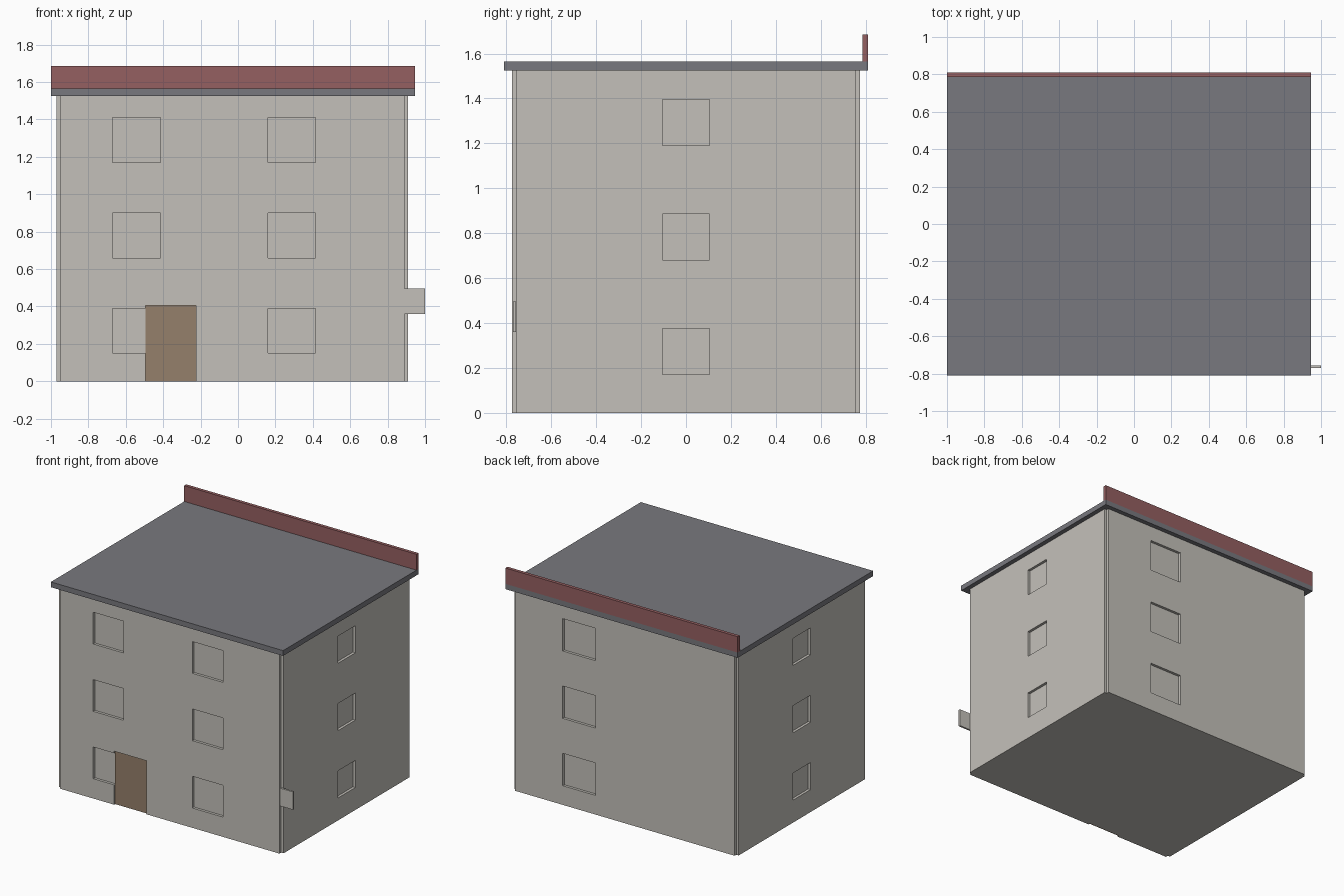
import bpy, bmesh
from mathutils import Matrix, Vector

if "Cube" in bpy.data.objects:
    bpy.data.objects.remove(bpy.data.objects["Cube"], do_unlink=True)


def material(name, rgb):
    m = bpy.data.materials.new(name)
    m.use_nodes = True
    m.diffuse_color = (*rgb, 1)
    m.node_tree.nodes["Principled BSDF"].inputs["Base Color"].default_value = (*rgb, 1)
    return m


PLASTER = material("warm grey plaster", (0.55, 0.53, 0.49))
SLATE = material("slate grey", (0.19, 0.19, 0.21))
RED = material("brick red", (0.30, 0.115, 0.12))
BROWN = material("door brown", (0.30, 0.215, 0.145))


def finish(name, bm, mat):
    bmesh.ops.recalc_face_normals(bm, faces=bm.faces)
    mesh = bpy.data.meshes.new(name)
    bm.to_mesh(mesh)
    bm.free()
    mesh.materials.append(mat)
    ob = bpy.data.objects.new(name, mesh)
    bpy.context.collection.objects.link(ob)
    return ob


def box(name, lo, hi, mat):
    lo, hi = Vector(lo), Vector(hi)
    bm = bmesh.new()
    bmesh.ops.create_cube(bm, size=1)
    bmesh.ops.scale(bm, vec=hi - lo, verts=bm.verts)
    bmesh.ops.translate(bm, vec=(lo + hi) / 2, verts=bm.verts)
    return finish(name, bm, mat)


def wall(name, start, end, openings, across, depth):
    """Panel with rectangular openings (u0, u1, z0, z1), running along x or y."""
    us = sorted({start, end, *(v for o in openings for v in o[:2])})
    zs = sorted({0, TOP, *(v for o in openings for v in o[2:])})
    bm = bmesh.new()
    for u0, u1 in zip(us, us[1:]):
        for z0, z1 in zip(zs, zs[1:]):
            u, z = (u0 + u1) / 2, (z0 + z1) / 2
            if any(o[0] < u < o[1] and o[2] < z < o[3] for o in openings):
                continue
            bm.faces.new([bm.verts.new((a, 0, b)) for a, b in
                          ((u0, z0), (u1, z0), (u1, z1), (u0, z1))])
    bmesh.ops.remove_doubles(bm, verts=bm.verts, dist=1e-5)
    out = bmesh.ops.extrude_face_region(bm, geom=bm.faces[:], use_keep_orig=True)
    moved = [g for g in out["geom"] if isinstance(g, bmesh.types.BMVert)]
    bmesh.ops.translate(bm, vec=(0, depth, 0), verts=moved)
    if across == "x":
        swap = Matrix(((0, 1, 0), (1, 0, 0), (0, 0, 1))).to_4x4()
        bmesh.ops.transform(bm, matrix=swap, verts=bm.verts)
    return finish(name, bm, PLASTER)


def place(ob, x=0, y=0):
    ob.location = (x, y, 0)


# Main dimensions
TOP = 1.525
T = 0.02
X0, X1, Y = -0.95, 0.89, 0.755
FLOORS = (0.0, 0.51, 1.02)


def column(u0, u1, z0, z1):
    return [(u0, u1, z0 + f, z1 + f) for f in FLOORS]


door = (-0.495, -0.225, 0, 0.405)
front = column(-0.67, -0.415, 0.15, 0.39) + column(0.16, 0.415, 0.15, 0.39) + [door]
back = column(0.215, 0.49, 0.145, 0.39)
side = column(-0.105, 0.105, 0.17, 0.375)

# Solid core behind the wall panels, seen through the openings
box("building_core", (X0, -Y, 0), (X1, Y, TOP), PLASTER)

# Wall panels, leaving notched corners
place(wall("front_wall", X0, X1, front, "y", T), y=-Y - T)
place(wall("back_wall", X0, X1, back, "y", T), y=Y)
place(wall("right_wall", -Y, Y, side, "x", T), x=X0 - T)
place(wall("left_wall", -Y, Y, side, "x", T), x=X1)

# Entrance door
box("front_door", (door[0], -Y - 0.008, 0), (door[1], -Y, door[3]), BROWN)

# Small plate projecting from the front corner
box("corner_plate", (X1, -Y - 0.016, 0.36), (1.0, -Y - 0.002, 0.495), PLASTER)

# Flat roof and rear parapet
box("roof_slab", (-1.0, -0.81, TOP), (0.945, 0.81, 1.565), SLATE)
box("rear_parapet", (-1.0, 0.785, 1.565), (0.945, 0.81, 1.685), RED)
